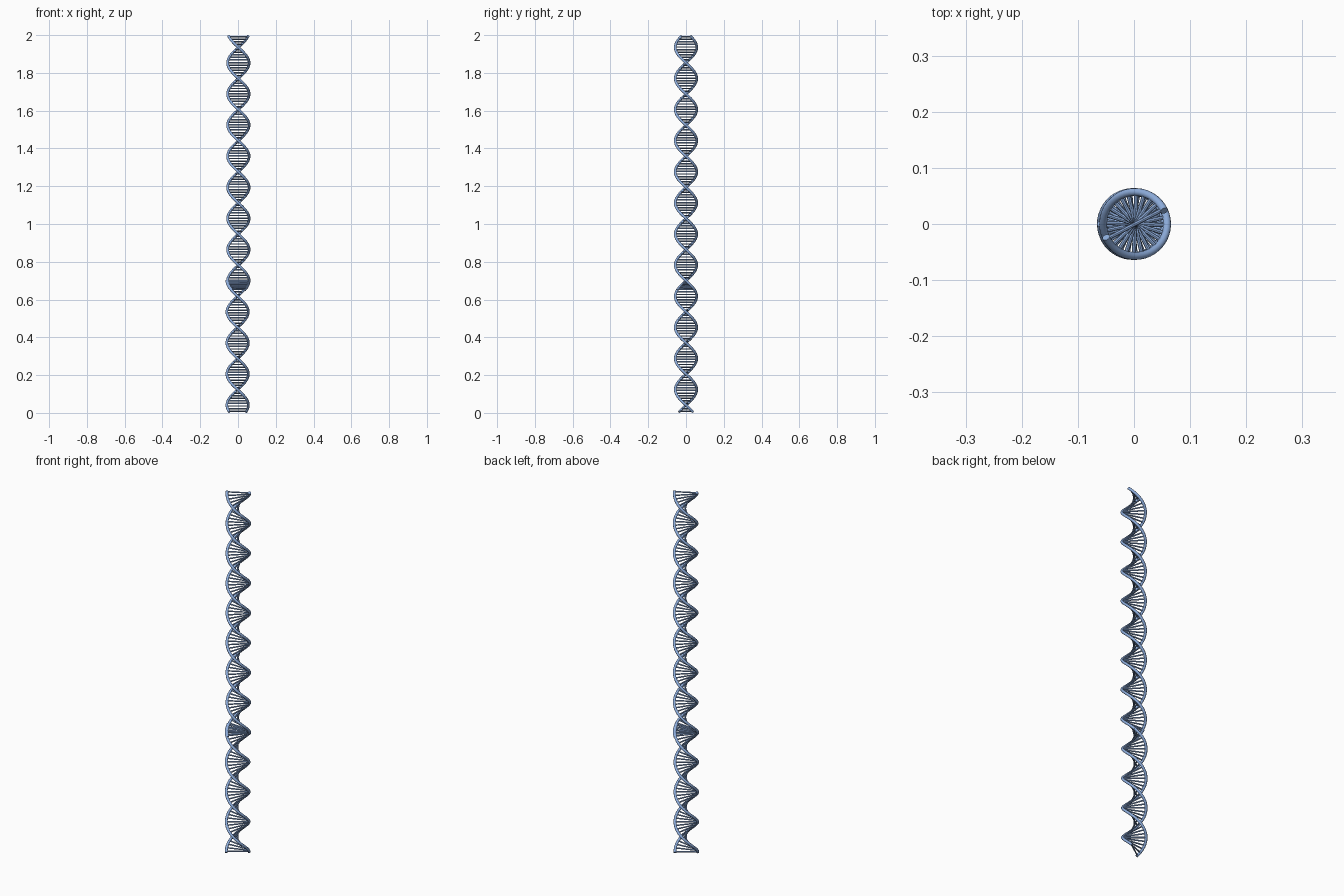
import bpy
from math import pi, cos, sin, radians

if "Cube" in bpy.data.objects:
    bpy.data.objects.remove(bpy.data.objects["Cube"])

R = 0.057           # strand centre radius
TUBE = 0.007        # strand thickness radius
RUNG = 0.0038       # rung thickness radius
HALF_TURN = 0.1647  # height of half a turn
STEP = HALF_TURN / 12   # height between rungs
Z_WIDE = 0.041      # height where the ladder lies along x

blue = bpy.data.materials.new("soft_blue")
blue.diffuse_color = (0.27, 0.42, 0.72, 1)
blue.use_nodes = True
blue.node_tree.nodes["Principled BSDF"].inputs["Base Color"].default_value = blue.diffuse_color


def point(z, side, cx):
    # left-handed helix, two opposite sides
    a = -pi * (z - Z_WIDE) / HALF_TURN
    return (cx + side * R * cos(a), side * R * sin(a), z)


def tubes(name, paths, radius, res):
    # round tubes along the given paths, as one mesh object
    cu = bpy.data.curves.new(name, 'CURVE')
    cu.dimensions = '3D'
    cu.bevel_depth = radius
    cu.bevel_resolution = res
    cu.use_fill_caps = True
    cu.materials.append(blue)
    for path in paths:
        sp = cu.splines.new('POLY')
        sp.points.add(len(path) - 1)
        for p, co in zip(sp.points, path):
            p.co = (*co, 1)
    ob = bpy.data.objects.new(name, cu)
    bpy.context.collection.objects.link(ob)
    bpy.ops.object.select_all(action='DESELECT')
    ob.select_set(True)
    bpy.context.view_layer.objects.active = ob
    bpy.ops.object.convert(target='MESH')
    bpy.ops.object.shade_smooth_by_angle(angle=radians(40))


def ladder(name, z0, z1, cx, rung_start):
    # two strands
    n = int((z1 - z0) / HALF_TURN * 20)
    zs = [z0 + (z1 - z0) * i / n for i in range(n + 1)]
    for side, label in ((1, "a"), (-1, "b")):
        tubes(f"{name}_strand_{label}", [[point(z, side, cx) for z in zs]], TUBE, 4)
    # rungs joining the strands, twelve per half turn
    count = int((z1 - rung_start) / STEP + 1e-6) + 1
    levels = [rung_start + i * STEP for i in range(count)]
    tubes(f"{name}_rungs", [[point(z, 1, cx), point(z, -1, cx)] for z in levels], RUNG, 2)


# two lengths of twisted ladder, overlapping slightly where they join
ladder("lower", 0.005, 0.70, -0.002, 0.009)
ladder("upper", 0.65, 1.995, 0.002, 1.992 - 97 * STEP)
